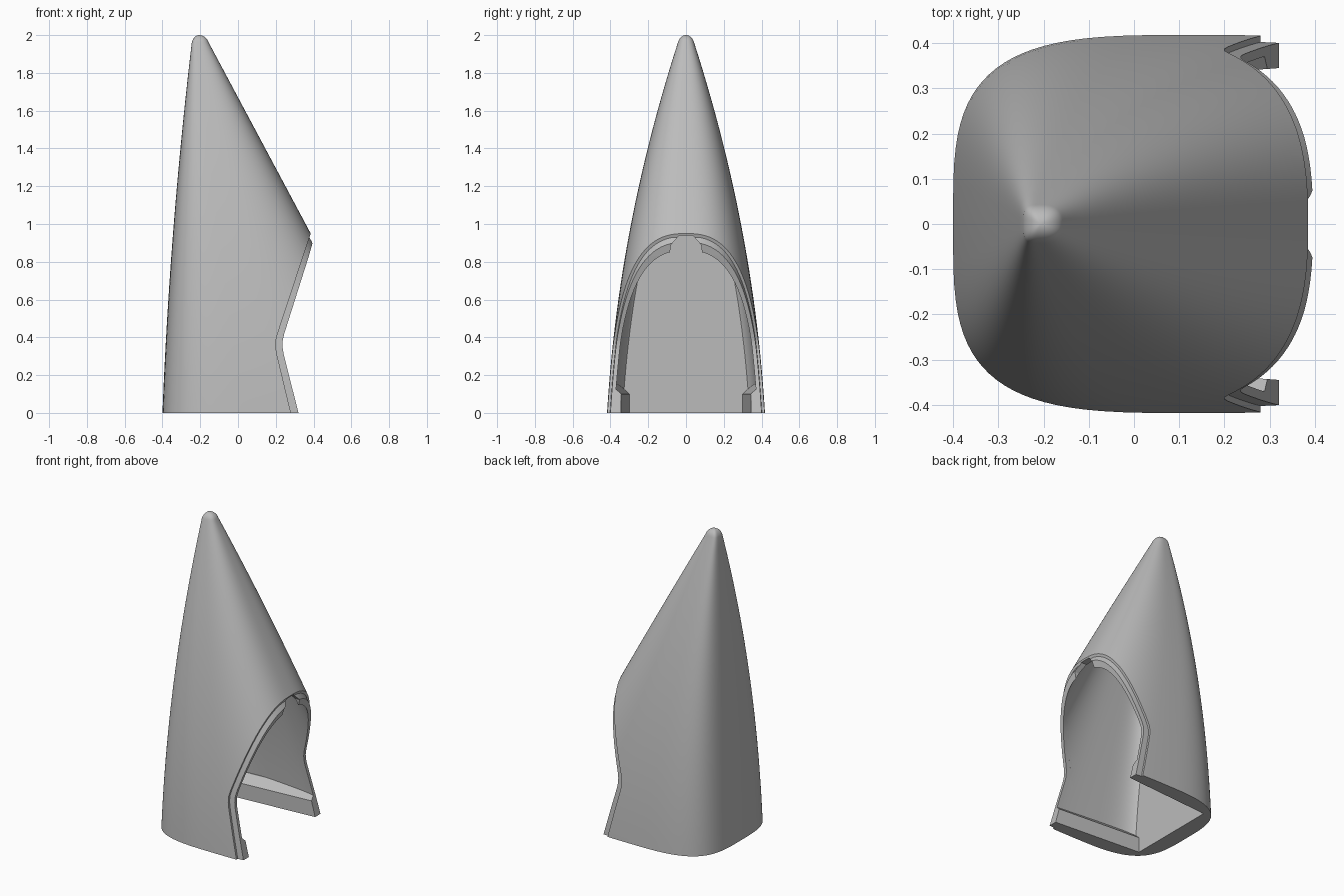
import bpy, bmesh
from math import sin, cos, pi, radians
from mathutils import Matrix

cube = bpy.data.objects.get("Cube")
if cube:
    bpy.data.objects.remove(cube, do_unlink=True)

grey = bpy.data.materials.new("plain_grey")
grey.use_nodes = True
grey.diffuse_color = (0.5, 0.5, 0.5, 1)
grey.node_tree.nodes["Principled BSDF"].inputs["Base Color"].default_value = (0.5, 0.5, 0.5, 1)


def finish(name, bm):
    bmesh.ops.recalc_face_normals(bm, faces=bm.faces)
    me = bpy.data.meshes.new(name)
    bm.to_mesh(me)
    bm.free()
    ob = bpy.data.objects.new(name, me)
    bpy.context.collection.objects.link(ob)
    me.materials.append(grey)
    return ob


def section(z, side, back, front, power, scale=1.0, count=96):
    """Rounded cross-section of the leaning cone; side, back and front are insets."""
    width = 0.418 - 0.06 * z - 0.067 * z * z - side
    x_back = -0.4 + 0.04 * z + 0.02 * z * z
    x_front = 0.892 - 0.534 * z
    mid = x_back + 0.426 * (x_front - x_back)
    pts = []
    for i in range(count):
        c, s = cos(2 * pi * i / count), sin(2 * pi * i / count)
        n = 2.6 if c > 0 else power
        reach = (x_front - front - mid) if c > 0 else (x_back + back - mid)
        x = mid + reach * abs(c) ** (2 / n) * scale
        y = width * abs(s) ** (2 / n) * (1 if s > 0 else -1) * scale
        pts.append((x, y))
    return pts


def loft(name, bottom, top, side=0, back=0, front=0, power=3.6, dome=0):
    bm = bmesh.new()
    steps = 26
    layers = []
    for i in range(steps + 1):
        z = bottom + (top - bottom) * i / steps
        layers.append((z, section(z, side, back, front, power)))
    # Rounded cap that starts at the slope of the sides
    start, end = 0.35, 1.5
    for k in range(1, 9 if dome else 1):
        a = start + (end - start) * k / 8
        rise = (sin(a) - sin(start)) / (sin(end) - sin(start))
        layers.append((top + dome * rise,
                       section(top, side, back, front, power, cos(a) / cos(start))))
    rings = [[bm.verts.new((x, y, z)) for x, y in pts] for z, pts in layers]
    for a, b in zip(rings, rings[1:]):
        for i in range(len(a)):
            j = (i + 1) % len(a)
            bm.faces.new((a[i], a[j], b[j], b[i]))
    bm.faces.new(rings[0])
    bm.faces.new(rings[-1])
    return finish(name, bm)


def prism(name, outline, axis, lo, hi):
    """Extrude a flat outline along one axis."""
    bm = bmesh.new()

    def place(p, d):
        co = list(p)
        co.insert("xyz".index(axis), d)
        return bm.verts.new(co)

    a = [place(p, lo) for p in outline]
    b = [place(p, hi) for p in outline]
    bm.faces.new(a)
    bm.faces.new(b)
    for i in range(len(a)):
        j = (i + 1) % len(a)
        bm.faces.new((a[i], a[j], b[j], b[i]))
    return finish(name, bm)


def combine(ob, other, operation="DIFFERENCE"):
    mod = ob.modifiers.new("cut", "BOOLEAN")
    mod.operation = operation
    mod.solver = "EXACT"
    mod.object = other
    bpy.context.view_layer.objects.active = ob
    bpy.ops.object.modifier_apply(modifier=mod.name)


# Opening edges seen from the side: outer shell and inner lip
shell_edge = [(0.385, 0.95), (0.375, 0.92), (0.21, 0.42), (0.2, 0.38),
              (0.2, 0.345), (0.206, 0.31), (0.28, 0), (0.28, -0.1)]
lip_edge = [(0.395, 0.9), (0.375, 0.83), (0.245, 0.42), (0.236, 0.38),
            (0.236, 0.345), (0.242, 0.31), (0.32, 0), (0.32, -0.1)]

# Helpers for cutting
opening = prism("opening_cutter", shell_edge + [(1.5, -0.1), (1.5, 0.95)], "y", -1, 1)
band = prism("lip_band", [(x - 0.02, z) for x, z in shell_edge] + lip_edge[::-1], "y", -1, 1)
notch_half = [(0.085, 0.85), (0.08, 0.89), (0.035, 0.94)]
notch = prism("notch_cutter", notch_half + [(-y, z) for y, z in reversed(notch_half)],
              "x", 0.25, 1)

# Hollow follows the cone, with a flat back wall and a rail along each foot
cavity = loft("cavity_cutter", -0.15, 1.75, side=0.035, back=0.04, front=0.05, power=5)
back_block = prism("back_block", [(-1, -0.3), (1, -0.3), (1, 1.9), (-1, 1.9)], "x", -1, -0.29)
combine(cavity, back_block)
helpers = [opening, band, notch, cavity, back_block]
for side in (1, -1):
    profile = [(0.32, -0.3), (0.32, 0.1), (0.375, 0.15), (0.7, 0.15), (0.7, -0.3)]
    rail = prism("rail_block", [(side * y, z) for y, z in profile], "x", -1, 1.2)
    rail.data.transform(Matrix.Rotation(side * 0.074, 4, "Z"))
    combine(cavity, rail)
    helpers.append(rail)

# Hollow leaning cone with rounded tip
shell = loft("outer_shell", 0, 1.96, dome=0.04)
for cutter in (opening, cavity, notch):
    combine(shell, cutter)

# Thin lip standing proud of the opening
lip = loft("opening_lip", 0, 1.2, side=0.014, back=0.014, front=0.014)
combine(lip, band, "INTERSECT")
for cutter in (cavity, notch):
    combine(lip, cutter)

for helper in helpers:
    bpy.data.objects.remove(helper, do_unlink=True)

for ob in (shell, lip):
    bpy.ops.object.select_all(action="DESELECT")
    ob.select_set(True)
    bpy.context.view_layer.objects.active = ob
    bpy.ops.object.shade_smooth_by_angle(angle=radians(28))
